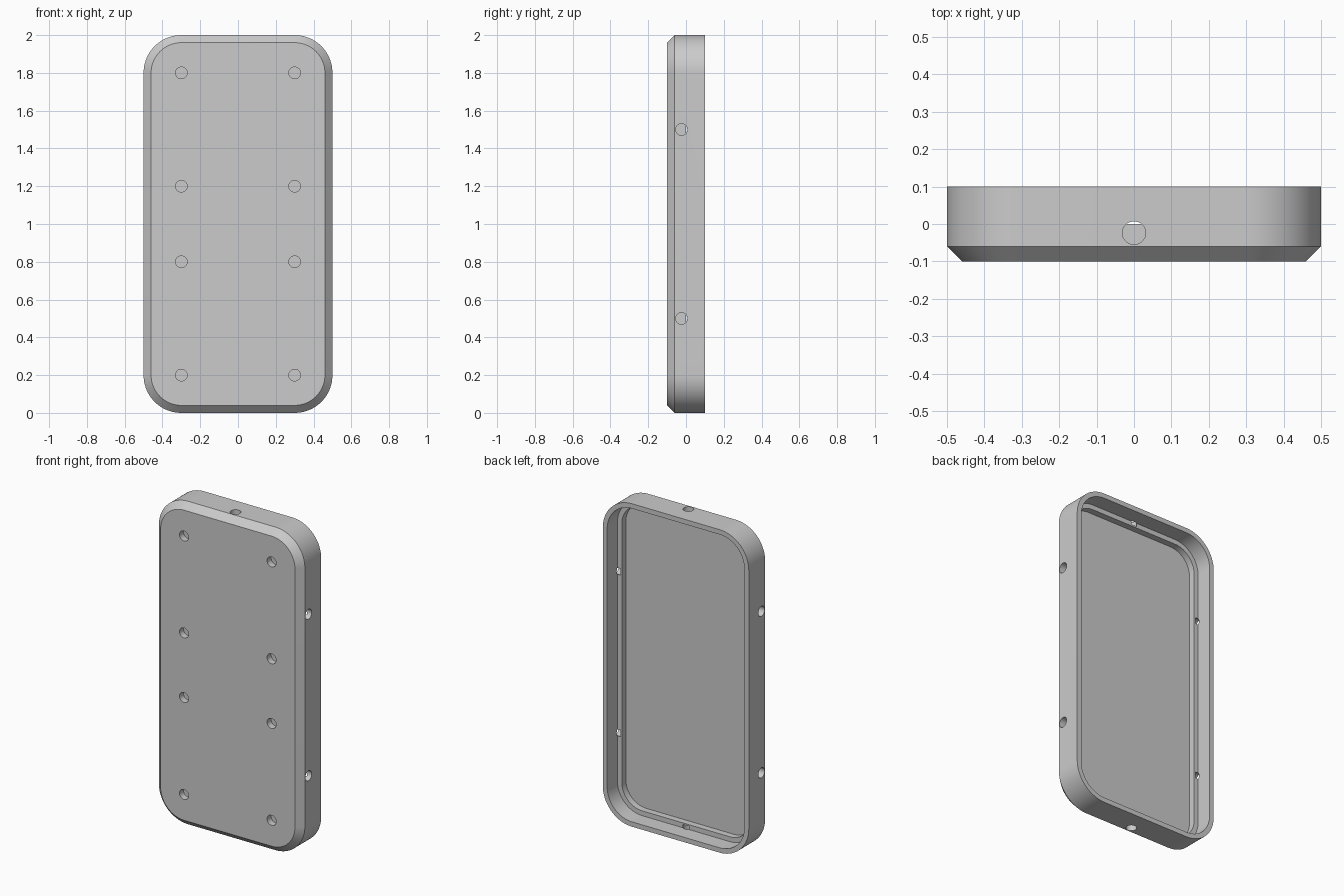
import bpy
import bmesh
import math
from mathutils import Matrix, Vector

if "Cube" in bpy.data.objects:
    bpy.data.objects.remove(bpy.data.objects["Cube"], do_unlink=True)

grey = bpy.data.materials.new("plain_grey")
grey.use_nodes = True
grey.diffuse_color = (0.6, 0.6, 0.6, 1)
grey.node_tree.nodes["Principled BSDF"].inputs["Base Color"].default_value = (0.6, 0.6, 0.6, 1)

WIDTH, HEIGHT, CORNER = 1.0, 2.0, 0.2
SEGMENTS = 24


def rounded_loop(bm, inset, y):
    """Ring of vertices around a rounded rectangle, inset from the outline."""
    verts = []
    for quarter, (sx, sz) in enumerate([(1, 1), (-1, 1), (-1, -1), (1, -1)]):
        cx = sx * (WIDTH / 2 - CORNER)
        cz = HEIGHT / 2 + sz * (HEIGHT / 2 - CORNER)
        for i in range(SEGMENTS + 1):
            a = (quarter + i / SEGMENTS) * math.pi / 2
            r = CORNER - inset
            verts.append(bm.verts.new((cx + r * math.cos(a), y, cz + r * math.sin(a))))
    return verts


def new_object(name, bm):
    bmesh.ops.recalc_face_normals(bm, faces=bm.faces)
    mesh = bpy.data.meshes.new(name)
    bm.to_mesh(mesh)
    bm.free()
    mesh.materials.append(grey)
    obj = bpy.data.objects.new(name, mesh)
    bpy.context.collection.objects.link(obj)
    return obj


# Shell profile as (inset, y): chamfered front, side wall, rim, ledge, floor
profile = [(0.04, -0.1), (0, -0.06), (0, 0.1), (0.03, 0.1),
           (0.03, 0), (0.06, 0), (0.06, -0.04)]
bm = bmesh.new()
loops = [rounded_loop(bm, inset, y) for inset, y in profile]
for a, b in zip(loops, loops[1:]):
    for i in range(len(a)):
        j = (i + 1) % len(a)
        bm.faces.new((a[i], a[j], b[j], b[i]))
bm.faces.new(loops[0])
bm.faces.new(loops[-1])
tray = new_object("tray_shell", bm)

# Blind drill holes: front mounting holes, side holes, top and bottom holes
drills = bmesh.new()


def drill(point, axis, depth, radius=0.031):
    """Cylinder reaching the given depth on both sides of a surface point."""
    turn = Vector(axis).to_track_quat("Z", "Y").to_matrix().to_4x4()
    bmesh.ops.create_cone(drills, cap_ends=True, segments=32, radius1=radius,
                          radius2=radius, depth=2 * depth,
                          matrix=Matrix.Translation(point) @ turn)


for side in (-1, 1):
    for z in (0.2, 0.8, 1.2, 1.8):
        drill((side * 0.3, -0.1, z), (0, 1, 0), 0.04)
    for z in (0.5, 1.5):
        drill((side * WIDTH / 2, -0.024, z), (1, 0, 0), 0.05)
    drill((0, -0.024, HEIGHT / 2 * (1 + side)), (0, 0, 1), 0.05)
cutter = new_object("drill_cutter", drills)
cutter.hide_render = True

cut = tray.modifiers.new("holes", "BOOLEAN")
cut.operation = "DIFFERENCE"
cut.solver = "EXACT"
cut.object = cutter

# Bake the holes, drop the cutter, then smooth the rounded corners
bpy.ops.object.select_all(action="DESELECT")
bpy.context.view_layer.objects.active = tray
tray.select_set(True)
bpy.ops.object.modifier_apply(modifier=cut.name)
bpy.data.objects.remove(cutter, do_unlink=True)
bpy.ops.object.shade_smooth_by_angle(angle=math.radians(30))
